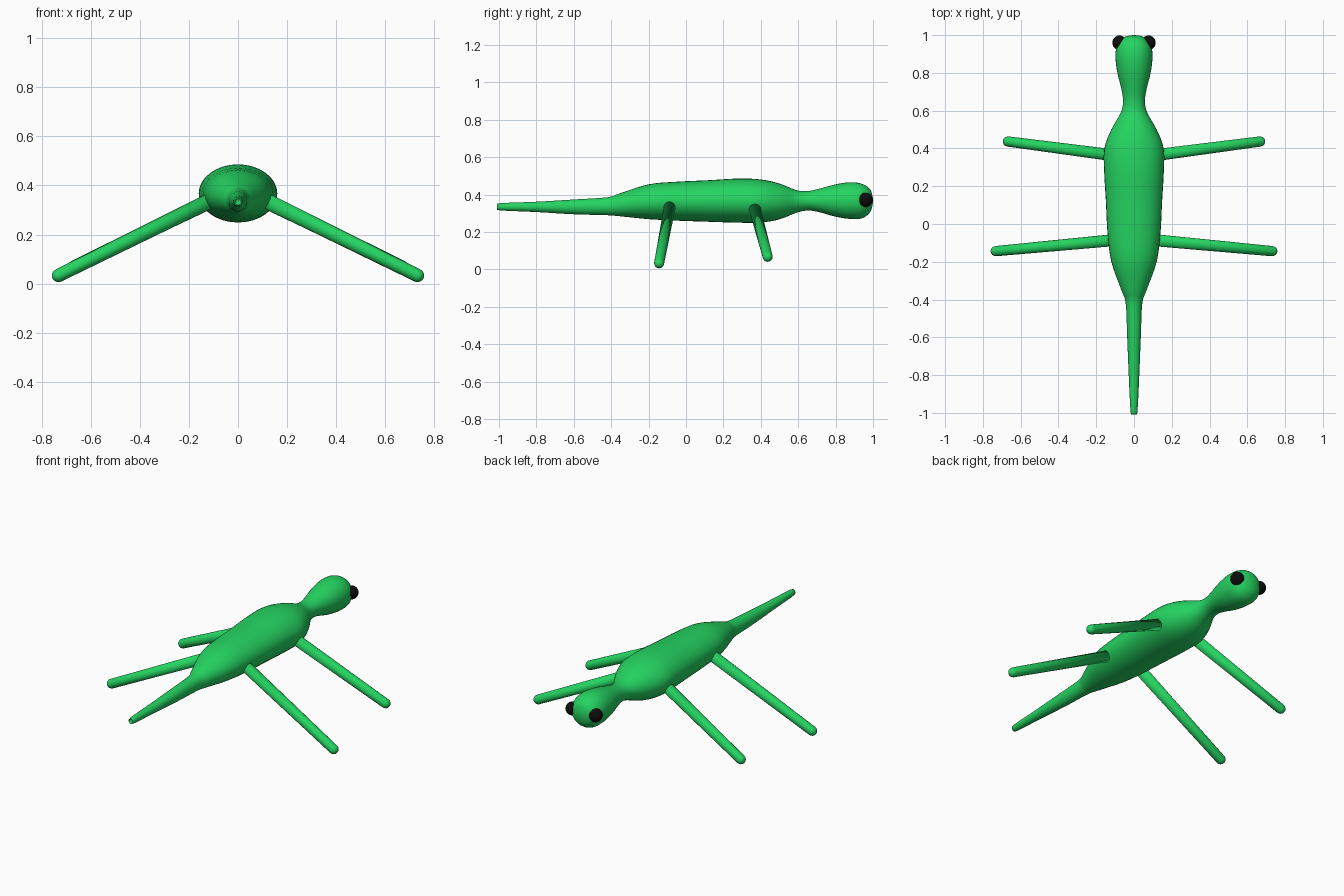
import bpy, bmesh, math
from mathutils import Vector

if "Cube" in bpy.data.objects:
    bpy.data.objects.remove(bpy.data.objects["Cube"])


def material(name, color):
    m = bpy.data.materials.new(name)
    m.diffuse_color = (*color, 1)
    m.use_nodes = True
    m.node_tree.nodes["Principled BSDF"].inputs["Base Color"].default_value = m.diffuse_color
    return m


green = material("lizard green", (0.018, 0.66, 0.12))
black = material("eye black", (0.004, 0.004, 0.004))


def finish(name, bm, mat):
    bmesh.ops.recalc_face_normals(bm, faces=bm.faces)
    for f in bm.faces:
        f.smooth = True
    me = bpy.data.meshes.new(name)
    bm.to_mesh(me)
    bm.free()
    me.materials.append(mat)
    ob = bpy.data.objects.new(name, me)
    bpy.context.collection.objects.link(ob)
    return ob


def loft(name, rings, mat):
    """Skin a list of vertex rings and close both ends."""
    bm = bmesh.new()
    loops = [[bm.verts.new(p) for p in r] for r in rings]
    n = len(loops[0])
    for a, b in zip(loops, loops[1:]):
        for i in range(n):
            j = (i + 1) % n
            bm.faces.new((a[i], a[j], b[j], b[i]))
    bm.faces.new(loops[0])
    bm.faces.new(loops[-1])
    return finish(name, bm, mat)


def smooth_path(pts, steps):
    """Catmull-Rom interpolation through the stations."""
    pts = [Vector(p) for p in pts]
    pts = [pts[0]] + pts + [pts[-1]]
    out = []
    for a, b, c, d in zip(pts, pts[1:], pts[2:], pts[3:]):
        for s in range(steps):
            t = s / steps
            out.append(0.5 * (2 * b + (c - a) * t + (2 * a - 5 * b + 4 * c - d) * t * t
                              + (3 * b - a - 3 * c + d) * t ** 3))
    return out + [pts[-1]]


# Body, from tail tip to snout: y, half width, top z, bottom z
stations = [
    (-1.0, 0.008, 0.343, 0.327), (-0.995, 0.018, 0.354, 0.316), (-0.8, 0.028, 0.362, 0.307),
    (-0.6, 0.036, 0.374, 0.295), (-0.42, 0.044, 0.386, 0.290), (-0.35, 0.067, 0.408, 0.284),
    (-0.2, 0.120, 0.455, 0.269), (-0.05, 0.140, 0.469, 0.261), (0.12, 0.149, 0.477, 0.255),
    (0.28, 0.158, 0.486, 0.250), (0.4, 0.157, 0.481, 0.251), (0.5, 0.120, 0.459, 0.268),
    (0.59, 0.070, 0.424, 0.303), (0.65, 0.058, 0.419, 0.315), (0.71, 0.066, 0.431, 0.307),
    (0.8, 0.088, 0.455, 0.282), (0.88, 0.098, 0.466, 0.270), (0.94, 0.092, 0.458, 0.273),
    (0.98, 0.067, 0.433, 0.300), (0.995, 0.035, 0.402, 0.332), (1.0, 0.004, 0.371, 0.363),
]
rings = []
for y, w, top, bottom in smooth_path(stations, 4):
    zc, h = (top + bottom) / 2, (top - bottom) / 2
    rings.append([(w * math.cos(k * math.tau / 32), y, zc + h * math.sin(k * math.tau / 32))
                  for k in range(32)])
loft("body", rings, green)


# Round-ended tapered legs, rooted inside the body
def leg(name, root, tip, r0, r1):
    root, tip = Vector(root), Vector(tip)
    axis = (tip - root).normalized()
    u = axis.cross(Vector((0, 1, 0))).normalized()
    v = axis.cross(u)
    spots = [(root, r0), (tip - axis * r1, r1)]
    for a in (20, 40, 60, 75, 88):
        a = math.radians(a)
        spots.append((tip - axis * r1 * (1 - math.sin(a)), r1 * math.cos(a)))
    loft(name, [[c + r * (math.cos(k * math.tau / 16) * u + math.sin(k * math.tau / 16) * v)
                 for k in range(16)] for c, r in spots], green)


for side, s in (("left", -1), ("right", 1)):
    leg(side + "_front_leg", (s * 0.08, 0.36, 0.353), (s * 0.692, 0.44, 0.056), 0.032, 0.027)
    leg(side + "_rear_leg", (s * 0.08, -0.083, 0.355), (s * 0.756, -0.146, 0.021), 0.032, 0.027)
    # Eye
    bm = bmesh.new()
    bmesh.ops.create_uvsphere(bm, u_segments=24, v_segments=14, radius=0.038)
    eye = finish(side + "_eye", bm, black)
    eye.location = (s * 0.077, 0.96, 0.372)
